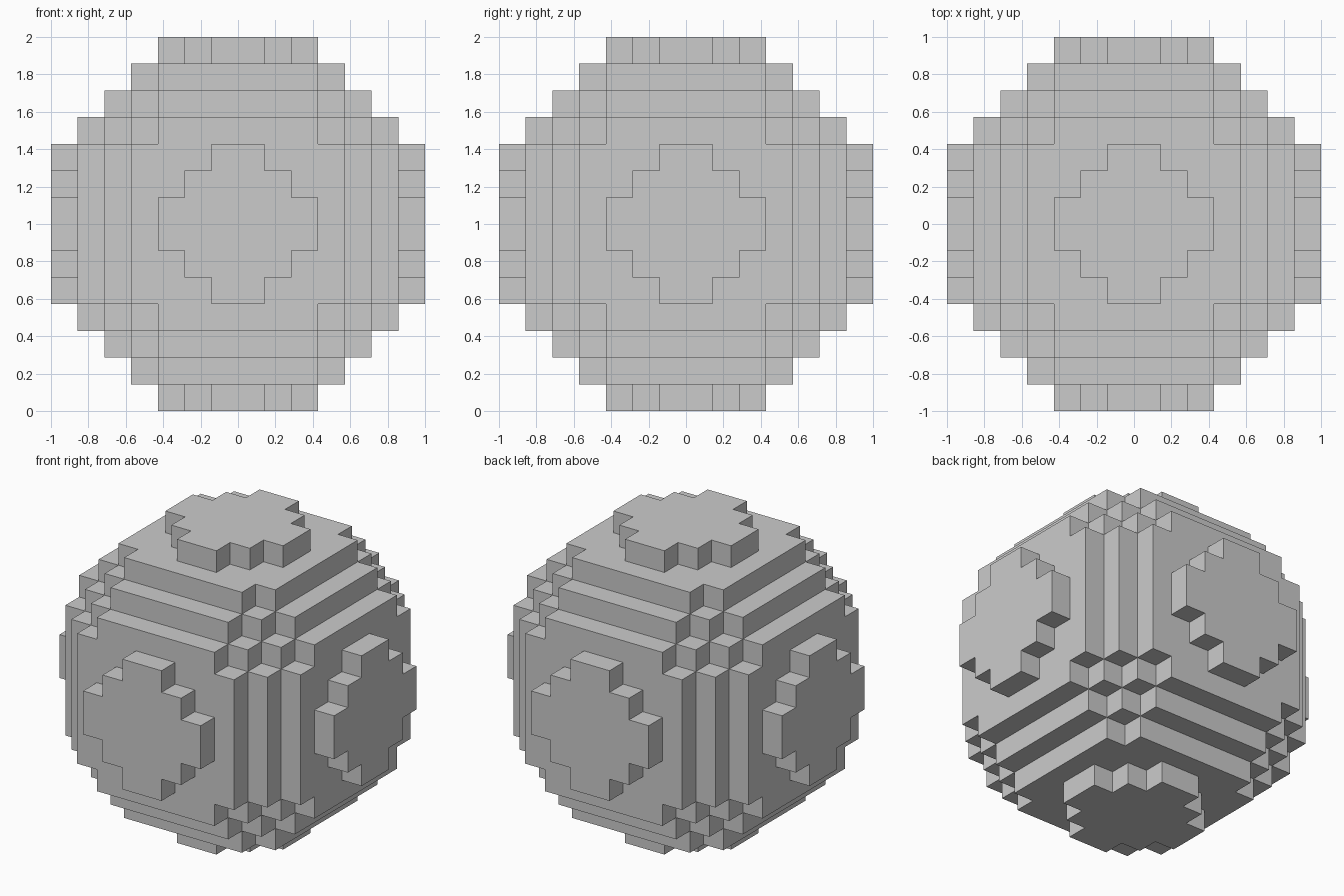
import bpy, bmesh
from itertools import product
from mathutils import Vector

if "Cube" in bpy.data.objects:
    bpy.data.objects.remove(bpy.data.objects["Cube"])

R = 7            # radius in blocks (14 blocks across)
S = 1 / R        # block size


def filled(c):
    # a block belongs to the ball when its centre lies within the radius
    return sum((v + 0.5) ** 2 for v in c) <= R * R


# Blocky ball: keep only the block faces that border empty space
bm = bmesh.new()
for c in product(range(-R, R), repeat=3):
    if not filled(c):
        continue
    for axis, sign in product(range(3), (-1, 1)):
        neighbour = list(c)
        neighbour[axis] += sign
        if filled(neighbour):
            continue
        n, u, v = Vector(), Vector(), Vector()
        n[axis] = sign / 2
        u[(axis + 1) % 3] = 0.5
        v[(axis + 2) % 3] = 0.5 * sign
        centre = Vector(c) + Vector((0.5, 0.5, 0.5)) + n
        corners = (centre - u - v, centre + u - v, centre + u + v, centre - u + v)
        bm.faces.new([bm.verts.new(p * S + Vector((0, 0, 1))) for p in corners])
bmesh.ops.remove_doubles(bm, verts=bm.verts, dist=S * 0.01)

mesh = bpy.data.meshes.new("block_ball")
bm.to_mesh(mesh)
bm.free()
bpy.context.collection.objects.link(bpy.data.objects.new("block_ball", mesh))
